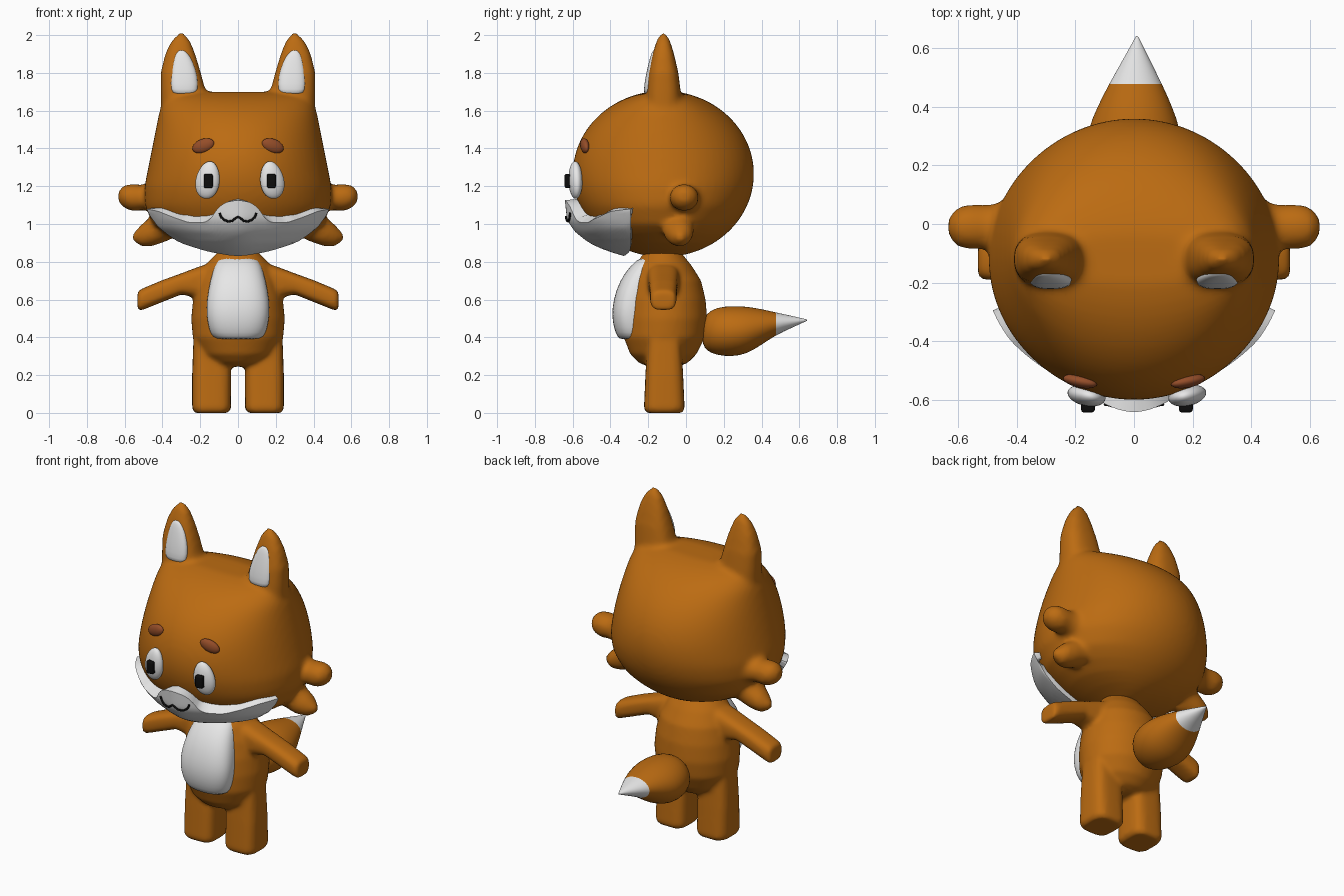
import bpy, bmesh, math
from mathutils import Matrix, Euler

if "Cube" in bpy.data.objects:
    bpy.data.objects.remove(bpy.data.objects["Cube"])


def material(name, rgb):
    m = bpy.data.materials.new(name)
    m.diffuse_color = (*rgb, 1)
    m.use_nodes = True
    m.node_tree.nodes["Principled BSDF"].inputs["Base Color"].default_value = m.diffuse_color
    return m


ORANGE = material("orange fur", (0.50, 0.148, 0.006))
WHITE = material("white fur", (0.8, 0.8, 0.8))
BROWN = material("red brown", (0.30, 0.075, 0.022))
BLACK = material("black", (0.004, 0.004, 0.004))


def table(pairs):
    """Piecewise linear lookup."""
    def f(v):
        if v <= pairs[0][0]:
            return pairs[0][1]
        for (a, p), (b, q) in zip(pairs, pairs[1:]):
            if v <= b:
                return p + (q - p) * (v - a) / (b - a)
        return pairs[-1][1]
    return f


def loft(bm, sections, axis="z", n=2.0, count=32):
    """Capped superellipse rings; section = (x, y, z, radius a, radius b)."""
    rings = []
    for x, y, z, ra, rb in sections:
        ring = []
        for i in range(count):
            t = 2 * math.pi * i / count
            c, s = math.cos(t), math.sin(t)
            a = ra * math.copysign(abs(c) ** (2 / n), c)
            b = rb * math.copysign(abs(s) ** (2 / n), s)
            off = {"z": (a, b, 0), "x": (0, a, b), "y": (a, 0, b)}[axis]
            ring.append(bm.verts.new((x + off[0], y + off[1], z + off[2])))
        rings.append(ring)
    faces = [bm.faces.new(rings[0]), bm.faces.new(rings[-1])]
    for r, q in zip(rings, rings[1:]):
        for i in range(count):
            j = (i + 1) % count
            faces.append(bm.faces.new((r[i], r[j], q[j], q[i])))
    bmesh.ops.recalc_face_normals(bm, faces=faces)


def finish(name, bm, mats, mods=(), sharp=None):
    me = bpy.data.meshes.new(name)
    bm.to_mesh(me)
    bm.free()
    for m in mats:
        me.materials.append(m)
    ob = bpy.data.objects.new(name, me)
    bpy.context.collection.objects.link(ob)
    for kind, props in mods:
        mod = ob.modifiers.new(kind.lower(), kind)
        for k, v in props.items():
            setattr(mod, k, v)
    if mods:
        bpy.context.view_layer.update()
        dg = bpy.context.evaluated_depsgraph_get()
        new = bpy.data.meshes.new_from_object(ob.evaluated_get(dg))
        ob.modifiers.clear()
        ob.data = new
    ob.data.shade_smooth()
    if sharp:
        ob.data.set_sharp_from_angle(angle=math.radians(sharp))
    return ob


def blend(voxel, repeat):
    return [("REMESH", dict(mode="VOXEL", voxel_size=voxel)),
            ("SMOOTH", dict(factor=0.5, iterations=repeat))]


SUBDIV = [("SUBSURF", dict(levels=1))]

# Head with ears and cheek tufts, blended together
YC = -0.12
head_w = table([(0.83, 0.06), (0.85, 0.13), (0.87, 0.21), (0.9, 0.30), (0.95, 0.39),
                (1.0, 0.45), (1.1, 0.495), (1.2, 0.495), (1.35, 0.465), (1.5, 0.435),
                (1.6, 0.415), (1.66, 0.39), (1.69, 0.35), (1.705, 0.28)])


def head_d(z):
    return 0.48 * math.sqrt(max(0.0, 1 - ((z - 1.265) / 0.44) ** 2))


bm = bmesh.new()
loft(bm, [(0, YC, z, head_w(z), head_d(z)) for z in
          (1.265 - 0.436 * math.cos(math.pi * (0.03 + 0.94 * i / 36)) for i in range(37))],
     count=64)
for s in (1, -1):
    loft(bm, [(s * x, -0.12, z, a, b) for x, z, a, b in
              ((0.28, 1.5, 0.125, 0.1), (0.29, 1.7, 0.12, 0.092), (0.303, 1.8, 0.107, 0.08),
               (0.306, 1.9, 0.08, 0.057), (0.303, 1.97, 0.05, 0.036), (0.3, 2.01, 0.016, 0.014))],
         n=2.6)
    loft(bm, [(s * x, -0.01, z, a, b) for x, z, a, b in
              ((0.38, 1.14, 0.1, 0.1), (0.5, 1.14, 0.075, 0.067), (0.56, 1.14, 0.078, 0.073),
               (0.605, 1.145, 0.066, 0.06), (0.633, 1.145, 0.03, 0.03))], "x")
    loft(bm, [(s * x, y, z, r, r) for x, y, z, r in
              ((0.36, -0.04, 1.0, 0.085), (0.45, -0.04, 0.965, 0.082),
               (0.51, -0.03, 0.94, 0.06), (0.557, -0.03, 0.93, 0.02))], "x")
finish("head", bm, [ORANGE], blend(0.015, 8))

# Inner ears
for s, side in ((1, "left"), (-1, "right")):
    bm = bmesh.new()
    loft(bm, [(s * x, y, z, a, b) for x, y, z, a, b in
              ((0.284, -0.195, 1.685, 0.055, 0.024), (0.284, -0.195, 1.705, 0.073, 0.03),
               (0.285, -0.185, 1.78, 0.072, 0.03), (0.292, -0.172, 1.86, 0.053, 0.024),
               (0.298, -0.165, 1.905, 0.033, 0.018), (0.3, -0.162, 1.922, 0.012, 0.01))], n=2.4)
    finish("inner_ear_" + side, bm, [WHITE], SUBDIV)

# Muzzle: shell wrapped round the lower face
muz_w = table([(0.83, 0.1), (0.85, 0.2), (0.9, 0.35), (0.98, 0.46), (1.07, 0.515), (1.14, 0.52)])
muz_d = table([(0.825, 0.16), (0.86, 0.28), (0.9, 0.365), (0.96, 0.44), (1.02, 0.48), (1.13, 0.492)])
muz_top = table([(0, 1.13), (0.06, 1.12), (0.1, 1.095), (0.15, 1.03), (0.19, 1.01),
                 (0.28, 1.01), (0.36, 1.04), (0.42, 1.07), (0.5, 1.085)])


def muzzle_point(t, z):
    x = muz_w(z) * math.sin(t)
    return x, YC - muz_d(z) * math.cos(t) - 0.03 * math.exp(-(x / 0.12) ** 2), z


def muzzle_low(t):
    lo, hi = 0.825, 1.13
    for _ in range(30):
        mid = (lo + hi) / 2
        lo, hi = (mid, hi) if muz_d(mid) * math.cos(t) < 0.17 else (lo, mid)
    return lo


bm = bmesh.new()
COLS, ROWS = 64, 14
grid = []
for i in range(COLS + 1):
    t = 1.21 * (2 * i / COLS - 1)
    lo, hi = muzzle_low(t), muz_top(abs(0.51 * math.sin(t)))
    grid.append([bm.verts.new(muzzle_point(t, lo + (hi - lo) * j / ROWS)) for j in range(ROWS + 1)])
for a, b in zip(grid, grid[1:]):
    for j in range(ROWS):
        bm.faces.new((a[j], b[j], b[j + 1], a[j + 1]))
finish("muzzle", bm, [WHITE], [("SMOOTH", dict(factor=0.5, iterations=2)),
                               ("SOLIDIFY", dict(thickness=0.07, offset=-1))], sharp=50)

# Mouth line lying on the muzzle
half = [(0.098, 1.058), (0.088, 1.035), (0.07, 1.02), (0.05, 1.013), (0.03, 1.017), (0.014, 1.03)]
line = [(-x, z) for x, z in half] + [(0, 1.038)] + half[::-1]
cu = bpy.data.curves.new("mouth", "CURVE")
cu.dimensions = "3D"
cu.bevel_depth = 0.006
cu.bevel_resolution = 2
cu.use_fill_caps = True
sp = cu.splines.new("POLY")
sp.points.add(len(line) - 1)
for p, (x, z) in zip(sp.points, line):
    y = muzzle_point(math.asin(x / muz_w(z)), z)[1]
    p.co = (x, y - 0.004, z, 1)
cu.materials.append(BLACK)
bpy.context.collection.objects.link(bpy.data.objects.new("mouth", cu))


# Eyes, pupils and brows
def blob(name, loc, radii, rot, mat, taper=0.0):
    bm = bmesh.new()
    bmesh.ops.create_uvsphere(bm, u_segments=32, v_segments=20, radius=1)
    for v in bm.verts:
        v.co.x *= 1 - taper * v.co.z
    bm.transform(Matrix.LocRotScale(loc, Euler(rot), radii))
    finish(name, bm, [mat])


for s, side in ((1, "left"), (-1, "right")):
    blob("eye_" + side, (0.01 + s * 0.17, -0.585, 1.233), (0.064, 0.036, 0.1),
         (0, -s * 0.16, s * 0.2), WHITE, 0.12)
    blob("brow_" + side, (s * 0.184, -0.536, 1.414), (0.061, 0.022, 0.036),
         (0, s * 0.35, s * 0.2), BROWN)
    bm = bmesh.new()
    bmesh.ops.create_cube(bm, size=1)
    bm.transform(Matrix.LocRotScale((0.01 + s * 0.167, -0.62, 1.228), None, (0.047, 0.045, 0.076)))
    bmesh.ops.bevel(bm, geom=bm.edges[:], offset=0.01, segments=3, profile=0.5, affect="EDGES")
    finish("pupil_" + side, bm, [BLACK], sharp=40)

# Body: torso, arms and legs blended together
bm = bmesh.new()
loft(bm, [(0, y, z, a, b) for y, z, a, b in
          ((-0.12, 0.245, 0.08, 0.08), (-0.12, 0.265, 0.14, 0.13), (-0.12, 0.31, 0.195, 0.175),
           (-0.115, 0.4, 0.24, 0.215), (-0.11, 0.5, 0.248, 0.222), (-0.11, 0.6, 0.238, 0.214),
           (-0.11, 0.7, 0.215, 0.19), (-0.12, 0.78, 0.175, 0.15), (-0.125, 0.86, 0.1, 0.09))],
     count=48)
for s in (1, -1):
    loft(bm, [(s * x, -0.12, z, a, b) for x, z, a, b in
              ((0.04, 0.71, 0.1, 0.11), (0.2, 0.692, 0.085, 0.085), (0.3, 0.683, 0.076, 0.056),
               (0.4, 0.645, 0.073, 0.058), (0.51, 0.6, 0.07, 0.057), (0.532, 0.593, 0.062, 0.05))],
         "x", 3)
    loft(bm, [(s * 0.14, -0.115, z, a, b) for z, a, b in
              ((0, 0.088, 0.095), (0.02, 0.103, 0.108), (0.2, 0.103, 0.1), (0.42, 0.095, 0.088))],
         n=3.5)
finish("body", bm, [ORANGE], blend(0.0125, 7))

# White belly
bm = bmesh.new()
loft(bm, [(0, y + b, z, a, b) for z, y, a, b in
          ((0.388, -0.345, 0.1, 0.08), (0.4, -0.362, 0.138, 0.09), (0.45, -0.383, 0.156, 0.1),
           (0.52, -0.393, 0.168, 0.1), (0.6, -0.385, 0.166, 0.1), (0.7, -0.352, 0.148, 0.1),
           (0.78, -0.295, 0.124, 0.09), (0.835, -0.23, 0.1, 0.07))], n=2.5)
finish("belly", bm, [WHITE], SUBDIV)

# Tail with a white tip
bm = bmesh.new()
loft(bm, [(x, y, z, a, b) for x, y, z, a, b in
          ((0, 0.085, 0.425, 0.06, 0.06), (0, 0.11, 0.428, 0.105, 0.1), (0, 0.16, 0.432, 0.145, 0.127),
           (0, 0.24, 0.432, 0.165, 0.135), (0, 0.32, 0.437, 0.16, 0.127), (0.003, 0.4, 0.455, 0.128, 0.095),
           (0.005, 0.475, 0.472, 0.092, 0.06), (0.008, 0.56, 0.482, 0.046, 0.032),
           (0.01, 0.63, 0.49, 0.009, 0.007), (0.01, 0.642, 0.491, 0.003, 0.003))], "y")
for f in bm.faces:
    f.material_index = int(f.calc_center_median().y > 0.475)
finish("tail", bm, [ORANGE, WHITE], SUBDIV)
